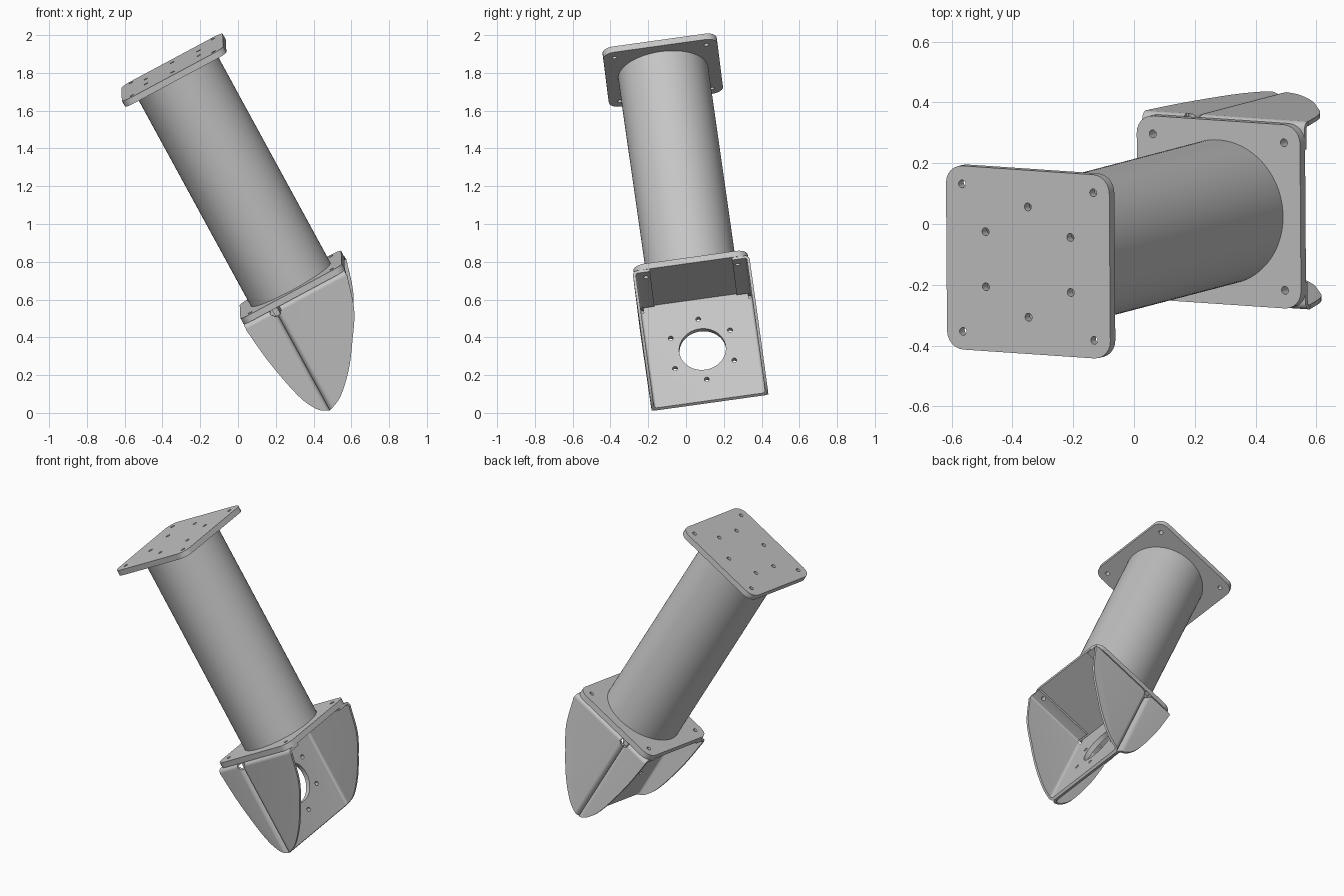
import bpy, bmesh
from math import pi, cos, sin, tan
from mathutils import Vector, Matrix

if "Cube" in bpy.data.objects:
    bpy.data.objects.remove(bpy.data.objects["Cube"], do_unlink=True)

# Tilted frame: local z runs up the tube, origin on top of the lower plate
axis = Vector((-0.475, -0.1245, 0.871)).normalized()
side = Vector((-0.007, 0.99, 0.138)).normalized()
across = side.cross(axis).normalized()
side = axis.cross(across)
FRAME = Matrix((across, side, axis)).transposed().to_4x4()
FRAME.translation = (0.279, 0.039, 0.68)

grey = bpy.data.materials.new("metal_grey")
grey.use_nodes = True
colour = (0.56, 0.56, 0.56, 1)
grey.diffuse_color = colour
grey.node_tree.nodes["Principled BSDF"].inputs["Base Color"].default_value = colour

PLANES = {"xy": lambda a, b, h: (a, b, h),
          "xz": lambda a, b, h: (a, h, b),
          "yz": lambda a, b, h: (h, a, b)}


def fillet(corners, steps=6):
    """Round polygon corners given as (a, b, radius)."""
    out = []
    for i, (a, b, r) in enumerate(corners):
        p = Vector((a, b))
        if r == 0:
            out.append(p)
            continue
        d0 = (Vector(corners[i - 1][:2]) - p).normalized()
        d1 = (Vector(corners[(i + 1) % len(corners)][:2]) - p).normalized()
        half = d0.angle(d1) / 2
        centre = p + (d0 + d1).normalized() * r / sin(half)
        s, e = p + d0 * r / tan(half) - centre, p + d1 * r / tan(half) - centre
        sweep = pi - 2 * half
        for k in range(steps + 1):
            t = k / steps
            out.append(centre + (s * sin((1 - t) * sweep) + e * sin(t * sweep)) / sin(sweep))
    return out


def spline(pts, steps=6):
    """Smooth curve through the points."""
    p = [Vector(q) for q in pts]
    p = [2 * p[0] - p[1]] + p + [2 * p[-1] - p[-2]]
    out = []
    for a, b, c, d in zip(p, p[1:], p[2:], p[3:]):
        for k in range(steps):
            t = k / steps
            out.append(0.5 * (2 * b + (c - a) * t + (2 * a - 5 * b + 4 * c - d) * t ** 2
                              + (3 * b - a - 3 * c + d) * t ** 3))
    return out + [p[-2]]


def circle(a, b, r, n=24):
    return [Vector((a + r * cos(2 * pi * k / n), b + r * sin(2 * pi * k / n))) for k in range(n)]


def prism(name, loops, lo, hi, plane="xy"):
    """Extrude separate closed loops between two heights."""
    bm = bmesh.new()
    for pts in loops:
        low, high = ([bm.verts.new(PLANES[plane](p[0], p[1], h)) for p in pts] for h in (lo, hi))
        bm.faces.new(low)
        bm.faces.new(high)
        for i in range(len(pts)):
            bm.faces.new((low[i - 1], low[i], high[i], high[i - 1]))
    bmesh.ops.recalc_face_normals(bm, faces=bm.faces)
    mesh = bpy.data.meshes.new(name)
    bm.to_mesh(mesh)
    bm.free()
    mesh.materials.append(grey)
    ob = bpy.data.objects.new(name, mesh)
    bpy.context.collection.objects.link(ob)
    ob.matrix_world = FRAME
    return ob


def boolean(ob, cutter, operation="DIFFERENCE"):
    mod = ob.modifiers.new("cut", "BOOLEAN")
    mod.operation, mod.solver, mod.object = operation, "EXACT", cutter
    bpy.context.view_layer.update()
    bpy.context.view_layer.objects.active = ob
    bpy.ops.object.modifier_apply(modifier=mod.name)
    bpy.data.objects.remove(cutter, do_unlink=True)


def smooth(ob):
    bpy.ops.object.select_all(action="DESELECT")
    ob.select_set(True)
    bpy.context.view_layer.objects.active = ob
    bpy.ops.object.shade_smooth_by_angle(angle=0.6)


LENGTH, PLATE, SHEET = 1.32, 0.035, 0.015
HALF, WALL, FOLD = 0.305, 0.312, -0.12
BOLT, RING = 0.245, 0.183
corner_holes = [circle(a, b, 0.013) for a in (-BOLT, BOLT) for b in (-BOLT, BOLT)]


def ring_holes(a, b):
    return [circle(a + RING * cos(k * pi / 3 + pi / 2), b + RING * sin(k * pi / 3 + pi / 2), 0.013)
            for k in range(6)]


# End plates
square = fillet([(-HALF, -HALF, 0.06), (HALF, -HALF, 0.06), (HALF, HALF, 0.06), (-HALF, HALF, 0.06)])
for name, top, holes in (("top_plate", LENGTH, corner_holes + ring_holes(0, 0)),
                         ("lower_plate", 0, corner_holes)):
    plate = prism(name, [square], top - PLATE, top)
    boolean(plate, prism("cutter", holes, top - 0.1, top + 0.1))
    smooth(plate)

# Tube
tube = prism("tube", [circle(0, 0, 0.24, 96)], 0, LENGTH - PLATE)
boolean(tube, prism("cutter", [circle(0, 0, 0.22, 96)], -0.1, LENGTH))
smooth(tube)

# Curved outline shared by the bracket flaps, with the web rising to the plate
right_edge = [(0.305, -0.06), (0.25, -0.24), (0.166, -0.377), (0.075, -0.505), (-0.03, -0.61), (FOLD, -0.655)]
left_edge = [(FOLD, -0.655), (-0.178, -0.61), (-0.23, -0.5), (-0.28, -0.27), (-0.305, -0.06)]
neck = [(FOLD - SHEET, -0.06), (FOLD - SHEET, -PLATE), (FOLD + SHEET, -PLATE), (FOLD + SHEET, -0.06)]
outline = spline(right_edge) + spline(left_edge)[1:] + neck

# Two folded channels standing back to back
for name, s, depth in (("wide_channel", 1, 0.5), ("narrow_channel", -1, 0.3)):
    end, inner = FOLD + s * depth, WALL - SHEET
    near, far = FOLD, FOLD + s * SHEET
    section = fillet([(end, WALL, 0), (near, WALL, 0.03), (near, -WALL, 0.03), (end, -WALL, 0),
                      (end, -inner, 0), (far, -inner, 0.015), (far, inner, 0.015), (end, inner, 0)])
    channel = prism(name, [section], -0.7, 0)
    boolean(channel, prism("cutter", [outline], -0.5, 0.5, "xz"), "INTERSECT")
    bore = [circle(0, -0.337, 0.124, 48)] + ring_holes(0, -0.337)
    boolean(channel, prism("cutter", bore, FOLD - 0.05, FOLD + 0.05, "yz"))
    for v in (-0.31, 0.31):
        relief = circle(FOLD, -0.055, 0.024)
        boolean(channel, prism("cutter", [relief], v - 0.03, v + 0.03, "xz"))
    smooth(channel)

# Folded tabs bolted beneath the lower plate
for name, lo, hi in (("wide_tab", FOLD + 0.03, 0.303), ("narrow_tab", -0.303, FOLD - 0.03)):
    for label, m in (("front", -1), ("back", 1)):
        bend = fillet([(m * 0.22, -PLATE, 0), (m * WALL, -PLATE, 0.025), (m * WALL, -0.061, 0),
                       (m * (WALL - SHEET), -0.061, 0), (m * (WALL - SHEET), -PLATE - SHEET, 0.01),
                       (m * 0.22, -PLATE - SHEET, 0)])
        tab = prism(label + "_" + name, [bend], lo, hi, "yz")
        boolean(tab, prism("cutter", corner_holes, -0.1, 0))
        smooth(tab)
